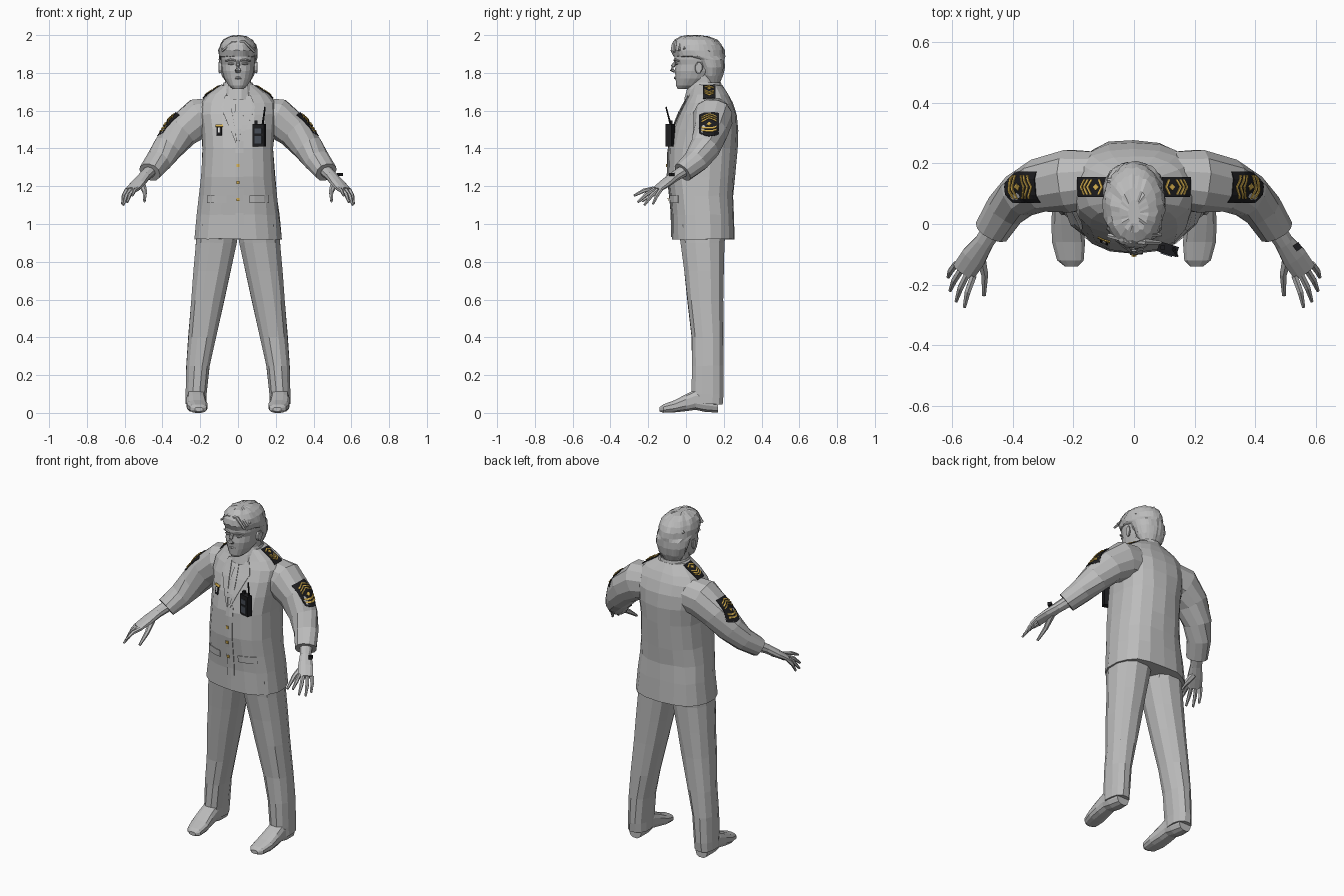
import bpy, bmesh, math, random
from mathutils import Vector, Matrix
from mathutils.bvhtree import BVHTree

random.seed(4)
if "Cube" in bpy.data.objects:
    bpy.data.objects.remove(bpy.data.objects["Cube"])


def material(name, rgb):
    m = bpy.data.materials.new(name)
    m.use_nodes = True
    m.diffuse_color = (*rgb, 1)
    m.node_tree.nodes["Principled BSDF"].inputs["Base Color"].default_value = (*rgb, 1)
    return m


GREY = material("plain grey", (.5, .5, .5))
BLACK = material("black", (.012, .012, .014))
SLATE = material("dark slate", (.06, .07, .09))
GOLD = material("gold", (.7, .45, .08))
WHITE = material("white", (.8, .8, .8))


def add_object(name, verts, faces, mat, mirror=False):
    me = bpy.data.meshes.new(name)
    me.from_pydata(verts, [], faces)
    bm = bmesh.new()
    bm.from_mesh(me)
    bmesh.ops.recalc_face_normals(bm, faces=bm.faces)
    bm.to_mesh(me)
    bm.free()
    me.materials.append(mat)
    ob = bpy.data.objects.new(name, me)
    bpy.context.collection.objects.link(ob)
    if mirror:
        ob.modifiers.new("mirror", 'MIRROR').use_mirror_merge = False
    return ob


def loft(name, rings, mat=GREY, sides=14, square=1.0, jitter=0, mirror=False, ripple=0):
    """Skin a list of rings, each (centre, half axis a, half axis b)."""
    verts, faces = [], []
    bend = lambda t: math.copysign(abs(t) ** square, t)
    for r, (c, a, b) in enumerate(rings):
        for i in range(sides):
            t = math.tau * (i + .5) / sides
            k = 1 - ripple * ((i + r) % 2)
            p = Vector(c) + Vector(a) * bend(math.cos(t)) * k + Vector(b) * bend(math.sin(t)) * k
            verts.append(p + Vector(random.uniform(-jitter, jitter) for _ in range(3)))
    for r in range(len(rings) - 1):
        for i in range(sides):
            j = (i + 1) % sides
            faces.append([r * sides + i, r * sides + j, (r + 1) * sides + j, (r + 1) * sides + i])
    faces += [list(range(sides))[::-1], [len(verts) - sides + i for i in range(sides)]]
    return add_object(name, verts, faces, mat, mirror)


def level(z, x0, x1, y0, y1):
    return ((x0 + x1) / 2, (y0 + y1) / 2, z), ((x1 - x0) / 2, 0, 0), (0, (y1 - y0) / 2, 0)


def body(z, hx, y0, y1):
    return level(z, -hx, hx, y0, y1)


def tube(name, path, **kw):
    """Loft along points (x, y, z, side radius, upright radius)."""
    pts = [Vector(p[:3]) for p in path]
    rings = []
    for i, p in enumerate(path):
        t = (pts[min(i + 1, len(pts) - 1)] - pts[max(i - 1, 0)]).normalized()
        a = t.cross(Vector((0, 0, 1))).normalized()
        rings.append((pts[i], a * p[3], a.cross(t) * p[4]))
    return loft(name, rings, **kw)


def box(name, centre, size, mat, turn=0, mirror=False, pivot=None):
    hx, hy, hz = (s / 2 for s in size)
    rot = Matrix.Rotation(turn, 3, 'Z')
    pivot = Vector(pivot or centre)
    verts = [pivot + rot @ (Vector(centre) - pivot + Vector((x, y, z)))
             for z in (-hz, hz) for x, y in ((-hx, -hy), (hx, -hy), (hx, hy), (-hx, hy))]
    faces = [(0, 3, 2, 1), (4, 5, 6, 7)] + [(i, (i + 1) % 4, (i + 1) % 4 + 4, i + 4) for i in range(4)]
    return add_object(name, verts, faces, mat, mirror)


# Jacket body and sleeves
jacket = loft("jacket", [
    body(.92, .235, -.075, .26), body(1.05, .22, -.075, .255), body(1.15, .207, -.088, .25),
    body(1.25, .197, -.1, .257), body(1.4, .19, -.095, .272), body(1.5, .197, -.07, .278),
    body(1.58, .205, -.04, .27), body(1.64, .2, -.01, .25), body(1.685, .165, .015, .225),
    body(1.735, .09, .035, .19)], sides=18, square=.82, jitter=.003)
sleeve = tube("sleeves", [
    (.1, .15, 1.575, .09, .1), (.21, .142, 1.56, .105, .108), (.3, .13, 1.49, .092, .093),
    (.37, .1, 1.405, .077, .08), (.42, .055, 1.335, .068, .066), (.467, -.018, 1.275, .06, .054)],
    sides=12, square=.9, jitter=.002, mirror=True)

cloth_verts, cloth_faces = [], []
for ob in (jacket, sleeve):
    start = len(cloth_verts)
    cloth_verts += [v.co.copy() for v in ob.data.vertices]
    cloth_faces += [[i + start for i in p.vertices] for p in ob.data.polygons]
cloth = BVHTree.FromPolygons(cloth_verts, cloth_faces)


def patch(name, mat, frame, v0, v1, lo, hi, lift=.005, mirror=False, cols=8, rows=4):
    """Thin plate laid on the cloth, between lo(v) and hi(v) along the frame's u."""
    o, u, v = (Vector(f) for f in frame)
    u, v = u.normalized(), v.normalized()
    n = u.cross(v)
    verts, faces = [], []
    for c in range(cols + 1):
        t = v0 + (v1 - v0) * c / cols
        for r in range(rows + 1):
            p = o + v * t + u * (lo(t) + (hi(t) - lo(t)) * r / rows)
            hit = cloth.ray_cast(p + n * .2, -n)[0]
            verts.append((hit or p) + n * lift)
    for c in range(cols):
        for r in range(rows):
            a = c * (rows + 1) + r
            faces.append((a, a + 1, a + rows + 2, a + rows + 1))
    ob = add_object(name, verts, faces, mat, mirror)
    ob.modifiers.new("thickness", 'SOLIDIFY').thickness = .004
    return ob


def chevron(name, frame, at, half, slope, thick=.007, lift=.009):
    patch(name, GOLD, frame, -half, half, lambda v: at + slope * abs(v),
          lambda v: at + slope * abs(v) + thick, lift, True)


def diamond(name, frame, at, r):
    patch(name, GOLD, frame, -r, r, lambda v: at - r + abs(v), lambda v: at + r - abs(v), .009, True)


# Shoulder boards with chevrons either side of a diamond
board = ((.143, .122, 1.705), (.1, 0, -.068), (0, 1, 0))
patch("shoulder_boards", BLACK, board, -.033, .033, lambda v: -.058, lambda v: .058, mirror=True)
for i in range(3):
    chevron("board_chevron", board, .008 + i * .014, .025, -.6)
chevron("board_bar", board, -.048, .025, .5)
diamond("board_diamond", board, -.022, .011)

# Sleeve badges: shield, chevrons, diamond and lower arcs
shield = ((.35, .122, 1.51), (.09, 0, -.135), (0, 1, 0))
patch("sleeve_badges", BLACK, shield, -.052, .052, lambda v: -.08,
      lambda v: .08 - 10 * v * v, mirror=True, rows=8)
for i in range(3):
    chevron("sleeve_chevron", shield, -.07 + i * .016, .04, .5)
diamond("sleeve_diamond", shield, .004, .013)
for at in (.026, .045):
    patch("sleeve_arc", GOLD, shield, -.04, .04, lambda v: at - 8 * v * v,
          lambda v: at + .01 - 8 * v * v, .009, True)

# Lapels, tie, front edge, pocket flaps and back vent
chest = ((0, 0, 0), (1, 0, 0), (0, 0, 1))
patch("lapels", GREY, chest, 1.43, 1.68, lambda z: .005 + (z - 1.43) * .16,
      lambda z: .012 + (z - 1.43) * .42 if z < 1.62 else .092 - (z - 1.62) * .4, .008, True)
patch("tie", GREY, chest, 1.48, 1.66, lambda z: -.008 - .012 * math.sin((1.66 - z) * 14),
      lambda z: .008 + .012 * math.sin((1.66 - z) * 14), .007)
patch("front_edge", GREY, chest, .93, 1.44, lambda z: -.014, lambda z: .03, .005, rows=2)
patch("pocket_flaps", GREY, chest, 1.11, 1.15, lambda z: .06, lambda z: .165, .009, True)
back = ((0, 0, 0), (-1, 0, 0), (0, 0, 1))
patch("back_vent", GREY, back, .93, 1.12, lambda z: -.004, lambda z: .03, .006)
for z in (1.13, 1.22, 1.31):
    patch("button", GOLD, chest, z - .008, z + .008, lambda h: -.008, lambda h: .008, .009, cols=2)

# Chest badge on the right breast
patch("badge_bar", GOLD, chest, 1.515, 1.528, lambda z: -.12, lambda z: -.08, .008)
patch("badge_plate", BLACK, chest, 1.47, 1.515, lambda z: -.113, lambda z: -.087, .006)
patch("badge_mark", WHITE, chest, 1.485, 1.51, lambda z: -.105, lambda z: -.095, .009)

# Handheld radio on the left breast
hub = (.112, -.083, 1.47)
box("radio_body", hub, (.066, .034, .12), BLACK, -.3)
for name, x, z, w, h in (("radio_screen", 0, .022, .04, .028), ("radio_keys", 0, -.025, .04, .04)):
    box(name, (hub[0] + x, hub[1] - .018, hub[2] + z), (w, .006, h), SLATE, -.3, pivot=hub)
box("radio_knob", (.095, -.078, 1.538), (.014, .014, .018), BLACK)
tube("radio_antenna", [(.13, -.08, 1.52, .006, .006), (.143, -.106, 1.62, .004, .004)],
     mat=BLACK, sides=6)

# Hands
tube("hands", [(.45, .01, 1.295, .036, .034), (.495, -.06, 1.252, .033, .028),
               (.53, -.11, 1.215, .044, .023), (.563, -.158, 1.18, .043, .015)],
     sides=10, mirror=True)
for base, tip in (((.53, -.172, 1.187), (.56, -.275, 1.15)), ((.55, -.165, 1.183), (.587, -.255, 1.115)),
                  ((.57, -.15, 1.18), (.607, -.22, 1.1)), ((.588, -.133, 1.182), (.613, -.175, 1.105))):
    mid = Vector(base).lerp(Vector(tip), .5) + Vector((.004, 0, .008))
    tube("finger", [(*base, .012, .012), (*mid, .011, .011), (*tip, .006, .006)], sides=6, mirror=True)
tube("thumb", [(.51, -.095, 1.215, .02, .018), (.493, -.165, 1.17, .013, .013),
               (.495, -.235, 1.12, .007, .007)], sides=6, mirror=True)
box("watch", (.54, -.075, 1.262), (.022, .022, .018), BLACK, .6)

# Trousers and shoes
loft("trousers", [level(1, 0, .215, -.05, .225), level(.9, .003, .225, -.032, .207),
                  level(.75, .035, .238, -.012, .203), level(.6, .07, .25, .004, .2),
                  level(.4, .115, .265, .028, .2), level(.25, .148, .274, .03, .2),
                  level(.1, .163, .279, .028, .2), level(.045, .165, .279, .035, .195)],
     sides=12, square=.85, jitter=.002, mirror=True)
shoe = [(-.14, .207, .022, .008, .03), (-.12, .21, .045, 0, .046), (-.06, .216, .056, .002, .068),
        (.0, .221, .053, .008, .1), (.05, .222, .05, .015, .125), (.1, .222, .05, .004, .12),
        (.17, .222, .04, 0, .1)]
loft("shoes", [((x, y, (z0 + z1) / 2), (hx, 0, 0), (0, 0, (z1 - z0) / 2)) for y, x, hx, z0, z1 in shoe],
     sides=12, square=.75, mirror=True)

# Neck, shirt collar and head
loft("neck", [body(1.64, .08, .03, .2), body(1.72, .073, .02, .175), body(1.79, .07, .02, .17)])
loft("collar", [body(1.66, .098, -.012, .205), body(1.715, .088, .004, .195), body(1.75, .078, .022, .187),
                body(1.735, .07, .026, .18)], sides=16)
loft("head", [body(1.715, .028, -.045, .03), body(1.732, .05, -.053, .08), body(1.77, .073, -.056, .13),
              body(1.81, .085, -.06, .16), body(1.845, .088, -.056, .18), body(1.87, .092, -.064, .185),
              body(1.93, .09, -.06, .18), body(1.975, .06, -.03, .14)], sides=20, square=.92)

# Face features
tube("nose", [(0, -.05, 1.865, .008, .008), (0, -.07, 1.835, .011, .012), (0, -.076, 1.817, .017, .012),
              (0, -.058, 1.806, .014, .008)], sides=8)
tube("lips", [(-.03, -.046, 1.772, .003, .003), (0, -.058, 1.774, .007, .008),
              (.03, -.046, 1.772, .003, .003)], sides=6)
tube("brows", [(.014, -.061, 1.866, .006, .005), (.04, -.056, 1.87, .007, .006),
               (.066, -.038, 1.863, .005, .004)], sides=6, mirror=True)
tube("eyes", [(.02, -.053, 1.848, .003, .003), (.036, -.052, 1.849, .006, .007),
              (.053, -.044, 1.848, .003, .003)], sides=6, mirror=True)
loft("ears", [((.088, .06, 1.825), (0, .014, 0), (0, 0, .026)), ((.1, .068, 1.828), (0, .02, 0), (0, 0, .033)),
              ((.104, .07, 1.83), (0, .015, 0), (0, 0, .027))], sides=8, mirror=True)

# Hair: swept cap with a fringe, plus strands across the crown
loft("hair", [body(1.745, .06, .1, .18), body(1.785, .083, .075, .196), body(1.83, .097, .06, .205),
              body(1.87, .101, .03, .206), body(1.888, .104, -.07, .206), body(1.92, .104, -.084, .203),
              body(1.95, .096, -.078, .19), body(1.975, .078, -.058, .165), body(1.992, .048, -.03, .12),
              body(1.998, .02, .0, .08)], sides=36, jitter=.003, ripple=.035)
for i in range(8):
    y = -.05 + i * .026
    h = 1.985 - 2.2 * (y - .045) ** 2
    tube("hair_strand", [(-.085, y + .012, h - .05, .008, .006), (-.03, y, h - .003, .012, .008),
                         (.035, y - .008, h, .011, .008), (.088, y - .012, h - .055, .007, .006)], sides=6)
